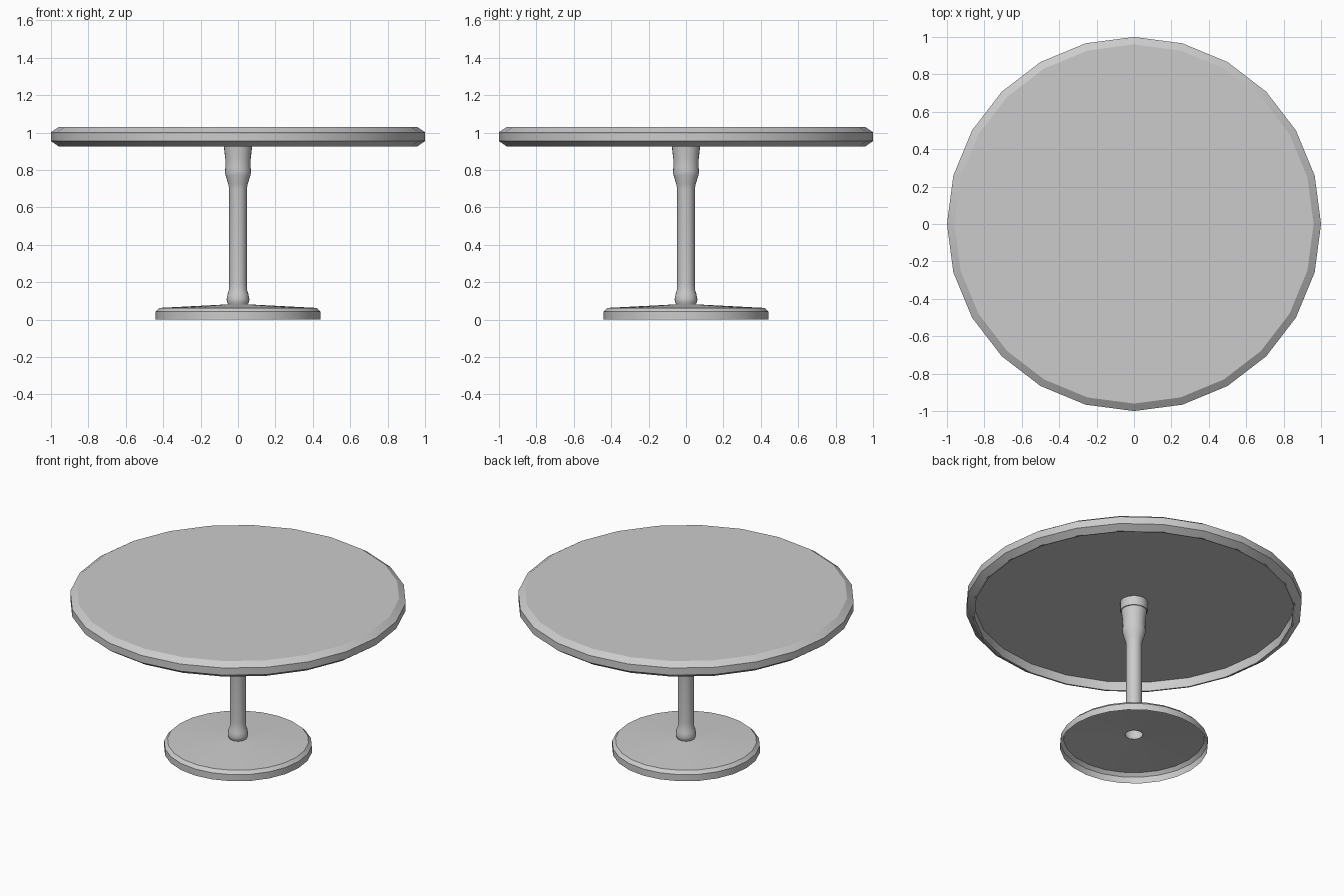
import bpy
import bmesh
from math import cos, sin, tau, radians

cube = bpy.data.objects.get("Cube")
if cube:
    bpy.data.objects.remove(cube, do_unlink=True)

# One plain grey for the whole table
grey = bpy.data.materials.new("plain grey")
grey.use_nodes = True
colour = (0.6, 0.6, 0.6, 1.0)
grey.diffuse_color = colour
grey.node_tree.nodes["Principled BSDF"].inputs["Base Color"].default_value = colour


def lathe(name, profile, sides):
    """Turn a (radius, height) profile around z; radius 0 at an end closes it."""
    bm = bmesh.new()
    rings = []
    for radius, z in profile:
        if radius == 0:
            rings.append([])
        else:
            rings.append([bm.verts.new((radius * cos(tau * i / sides),
                                        radius * sin(tau * i / sides), z))
                          for i in range(sides)])
    for low, high in zip(rings, rings[1:]):
        if not low:
            bm.faces.new(high[::-1])
        elif not high:
            bm.faces.new(low)
        else:
            for i in range(sides):
                j = (i + 1) % sides
                bm.faces.new((low[i], low[j], high[j], high[i]))
    mesh = bpy.data.meshes.new(name)
    bm.to_mesh(mesh)
    bm.free()
    mesh.materials.append(grey)
    mesh.shade_smooth()
    mesh.set_sharp_from_angle(angle=radians(25))
    obj = bpy.data.objects.new(name, mesh)
    bpy.context.collection.objects.link(obj)
    return obj


# Chamfered round top with a recessed underside
lathe("table_top", [
    (0, 0.988), (0.95, 0.988), (0.95, 0.927), (0.96, 0.927),
    (1.0, 0.955), (1.0, 1.002), (0.96, 1.029), (0, 1.029)], 24)

# Hollow turned column, swelling at the foot and the head
lathe("column", [
    (0.052, 0.08), (0.059, 0.095), (0.061, 0.11), (0.056, 0.135),
    (0.048, 0.16), (0.047, 0.2), (0.047, 0.7), (0.052, 0.725),
    (0.066, 0.77), (0.07, 0.79), (0.067, 0.82), (0.068, 0.86),
    (0.076, 0.927)], 24)

# Collar fixing the column under the top
lathe("collar", [(0.076, 0.927), (0.082, 0.927), (0.082, 0.988)], 24)

# Open shell foot with a shallow cone rising to the column
lathe("base", [
    (0.44, 0), (0.44, 0.043), (0.42, 0.063), (0.052, 0.082)], 24)
